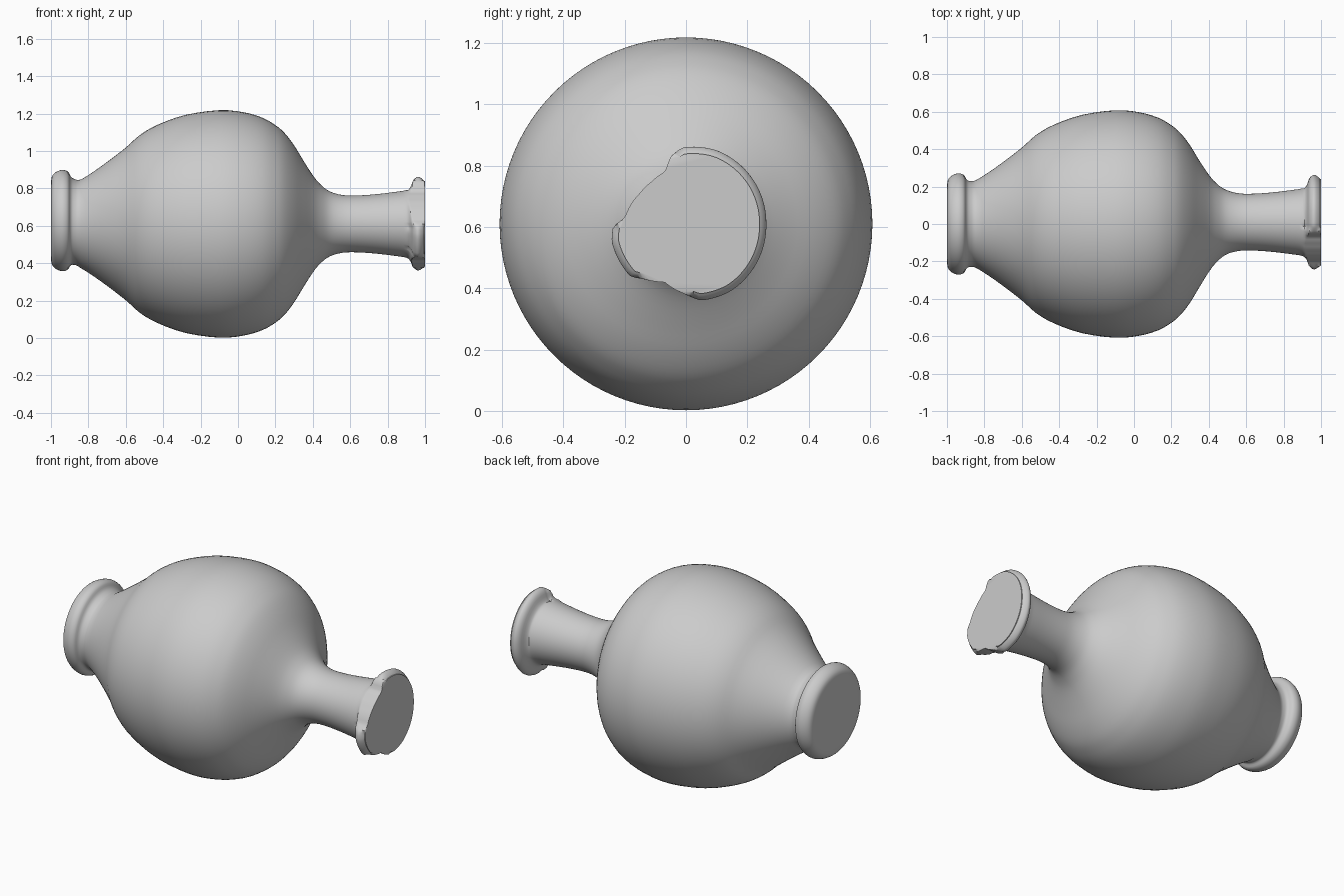
import bpy, bmesh, math
from mathutils import Vector

cube = bpy.data.objects.get("Cube")
if cube:
    bpy.data.objects.remove(cube, do_unlink=True)

SEGMENTS = 96
AXIS_Z = 0.61

clay = bpy.data.materials.new("grey clay")
clay.use_nodes = True
COLOUR = (0.6, 0.6, 0.6, 1)
clay.diffuse_color = COLOUR
bsdf = clay.node_tree.nodes["Principled BSDF"]
bsdf.inputs["Base Color"].default_value = COLOUR
bsdf.inputs["Roughness"].default_value = 0.8

# Profile along the lying axis: (x, radius), from foot to mouth
FOOT = [(-1, 0.2), (-0.995, 0.235), (-0.975, 0.258), (-0.94, 0.271),
        (-0.91, 0.262), (-0.895, 0.238), (-0.875, 0.23)]
BODY = [(-0.84, 0.237), (-0.74, 0.302), (-0.605, 0.404), (-0.525, 0.475),
        (-0.43, 0.53), (-0.28, 0.583), (-0.1, 0.608), (0.03, 0.597),
        (0.13, 0.568), (0.2, 0.528), (0.25, 0.485), (0.3, 0.42),
        (0.35, 0.338), (0.4, 0.26), (0.44, 0.212), (0.49, 0.174)]
NECK = [(0.56, 0.154), (0.64, 0.152), (0.74, 0.159), (0.84, 0.171),
        (0.9, 0.181)]
LIP = [(0.922, 0.2), (0.938, 0.24), (0.96, 0.257), (0.98, 0.25),
       (0.995, 0.235), (1, 0.22)]

# Broken mouth outline: (degrees, radius limit)
CHIPS = [(0, 0.252), (69, 0.256), (95, 0.25), (105, 0.228), (114, 0.188),
         (131, 0.184), (148, 0.189), (175, 0.211), (182, 0.248),
         (193, 0.259), (222, 0.257), (230, 0.234), (247, 0.206),
         (267, 0.23), (279, 0.253), (302, 0.258), (360, 0.252)]


def smooth(points, steps):
    """Catmull-Rom resampling of a profile."""
    pts = [Vector(p) for p in points]
    pts = [pts[0]] + pts + [pts[-1]]
    out = []
    for a, b, c, d in zip(pts, pts[1:], pts[2:], pts[3:]):
        for i in range(steps):
            t = i / steps
            out.append(0.5 * (2 * b + (c - a) * t
                              + (2 * a - 5 * b + 4 * c - d) * t * t
                              + (3 * b - a - 3 * c + d) * t ** 3))
    return out + [pts[-1]]


def chip_limit(angle):
    deg = math.degrees(angle) % 360
    for (a0, r0), (a1, r1) in zip(CHIPS, CHIPS[1:]):
        if a0 <= deg <= a1:
            return r0 + (r1 - r0) * (deg - a0) / (a1 - a0)


def ring_point(x, radius, angle):
    # The foot sits slightly high and the neck slightly to the back
    lift = 0.018 * max(0, min(1, (-0.84 - x) / 0.06))
    shift = 0.01 * max(0, min(1, (x - 0.35) / 0.15))
    if x > 0.91:
        limit = chip_limit(angle)
        # Outside the chips the rim keeps its rounded edge
        radius = min(radius + (limit - 0.257 if limit > 0.24 else 0), limit)
        # Rim face stays full size for a crisp broken mouth
        if x > 0.97:
            radius = max(radius, limit - 0.022)
    return (x, shift + radius * math.cos(angle),
            AXIS_Z + lift + radius * math.sin(angle))


# Vase: one closed turned surface with flat caps at foot and mouth
bm = bmesh.new()
rings = []
for x, r in smooth(FOOT + BODY + NECK + LIP, 3):
    rings.append([bm.verts.new(ring_point(x, r, 2 * math.pi * i / SEGMENTS))
                  for i in range(SEGMENTS)])
for a, b in zip(rings, rings[1:]):
    for i in range(SEGMENTS):
        j = (i + 1) % SEGMENTS
        bm.faces.new((a[i], a[j], b[j], b[i]))
bm.faces.new(rings[0])
bm.faces.new(rings[-1])
bmesh.ops.recalc_face_normals(bm, faces=bm.faces)
mesh = bpy.data.meshes.new("vase")
bm.to_mesh(mesh)
bm.free()
mesh.materials.append(clay)

vase = bpy.data.objects.new("vase", mesh)
bpy.context.collection.objects.link(vase)
bpy.ops.object.select_all(action='DESELECT')
vase.select_set(True)
bpy.context.view_layer.objects.active = vase
bpy.ops.object.shade_smooth_by_angle(angle=math.radians(40))
